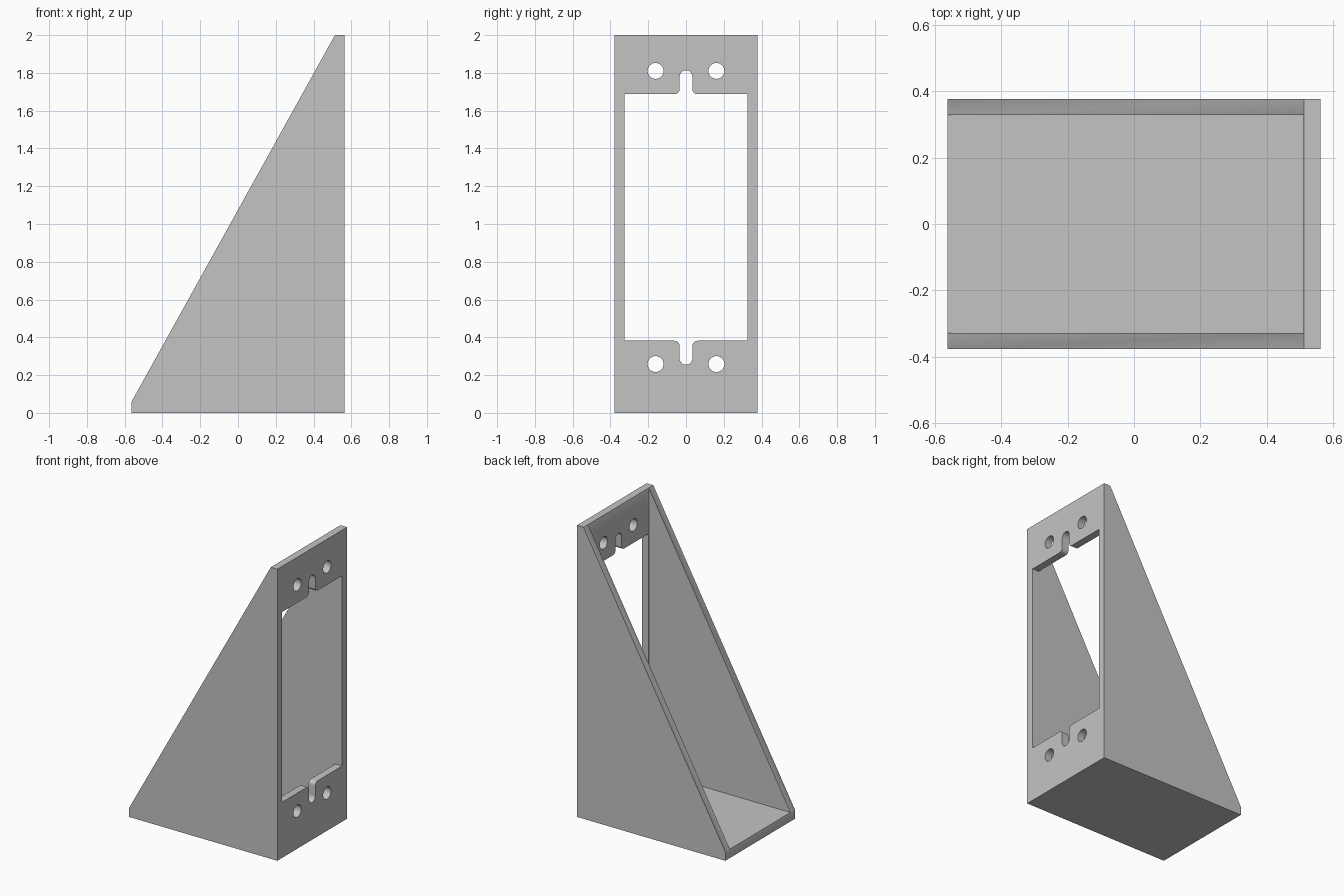
import bpy
import bmesh
from math import sin, cos, radians, pi

if "Cube" in bpy.data.objects:
    bpy.data.objects.remove(bpy.data.objects["Cube"])

HALF_X, HALF_Y, HEIGHT = 0.563, 0.378, 2.0
INNER_X, INNER_Y, FLOOR = 0.512, 0.329, 0.061
WIN_Y, WIN_TOP, MID_Z = 0.325, 1.687, 1.0345
SLOT_R, SLOT_TOP, FILLET = 0.034, 1.814, 0.027
HOLE_R, HOLE_Y, HOLE_DZ = 0.042, 0.161, 0.776

gray = bpy.data.materials.new("light gray")
gray.use_nodes = True
gray.diffuse_color = (0.55, 0.55, 0.55, 1)
gray.node_tree.nodes["Principled BSDF"].inputs["Base Color"].default_value = gray.diffuse_color


def prism(name, outline, offset):
    """Closed prism from a 3D outline, extruded along the offset."""
    bm = bmesh.new()
    face = bm.faces.new([bm.verts.new(p) for p in outline])
    ext = bmesh.ops.extrude_face_region(bm, geom=[face], use_keep_orig=True)
    bmesh.ops.translate(bm, vec=offset,
                        verts=[g for g in ext["geom"] if isinstance(g, bmesh.types.BMVert)])
    bmesh.ops.recalc_face_normals(bm, faces=bm.faces)
    mesh = bpy.data.meshes.new(name)
    bm.to_mesh(mesh)
    bm.free()
    mesh.materials.append(gray)
    obj = bpy.data.objects.new(name, mesh)
    bpy.context.collection.objects.link(obj)
    return obj


def side_prism(name, xz, half_y):
    return prism(name, [(x, -half_y, z) for x, z in xz], (0, 2 * half_y, 0))


def plate_cutter(name, yz):
    return prism(name, [(INNER_X - 0.1, y, z) for y, z in yz], (0.3, 0, 0))


def arc(cy, cz, r, start, end, steps):
    angles = [radians(start + (end - start) * i / steps) for i in range(steps + 1)]
    return [(cy + r * cos(a), cz + r * sin(a)) for a in angles]


# Wedge body with a small lip at the toe
body = side_prism("wedge_bracket", [(-HALF_X, 0), (HALF_X, 0), (HALF_X, HEIGHT),
                                    (INNER_X + 0.001, HEIGHT), (-HALF_X, 0.06)], HALF_Y)

# Hollow between the side walls, floor and mounting plate
cutters = [side_prism("hollow_cutter", [(-1, FLOOR), (INNER_X, FLOOR),
                                        (INNER_X, 2.3), (-1, 2.3)], INNER_Y)]

# Window with a rounded slot in the middle of its upper and lower edges
quarter = [(WIN_Y, WIN_TOP)]
quarter += arc(SLOT_R + FILLET, WIN_TOP + FILLET, FILLET, 270, 180, 8)
quarter += arc(0, SLOT_TOP - SLOT_R, SLOT_R, 0, 90, 10)
upper = quarter + [(-y, z) for y, z in reversed(quarter[:-1])]
lower = [(y, 2 * MID_Z - z) for y, z in reversed(upper)]
cutters.append(plate_cutter("window_cutter", upper + lower))

# Four screw holes
for sy in (-1, 1):
    for sz in (-1, 1):
        ring = arc(sy * HOLE_Y, MID_Z + sz * HOLE_DZ, HOLE_R, 0, 360, 40)[:-1]
        cutters.append(plate_cutter("hole_cutter", ring))

bpy.ops.object.select_all(action='DESELECT')
bpy.context.view_layer.objects.active = body
body.select_set(True)
for cutter in cutters:
    mod = body.modifiers.new("cut", 'BOOLEAN')
    mod.operation = 'DIFFERENCE'
    mod.solver = 'EXACT'
    mod.object = cutter
    bpy.ops.object.modifier_apply(modifier=mod.name)
    bpy.data.objects.remove(cutter)

# Smooth the hole and slot walls, keep the edges crisp
bpy.ops.object.shade_smooth_by_angle(angle=pi / 6)
